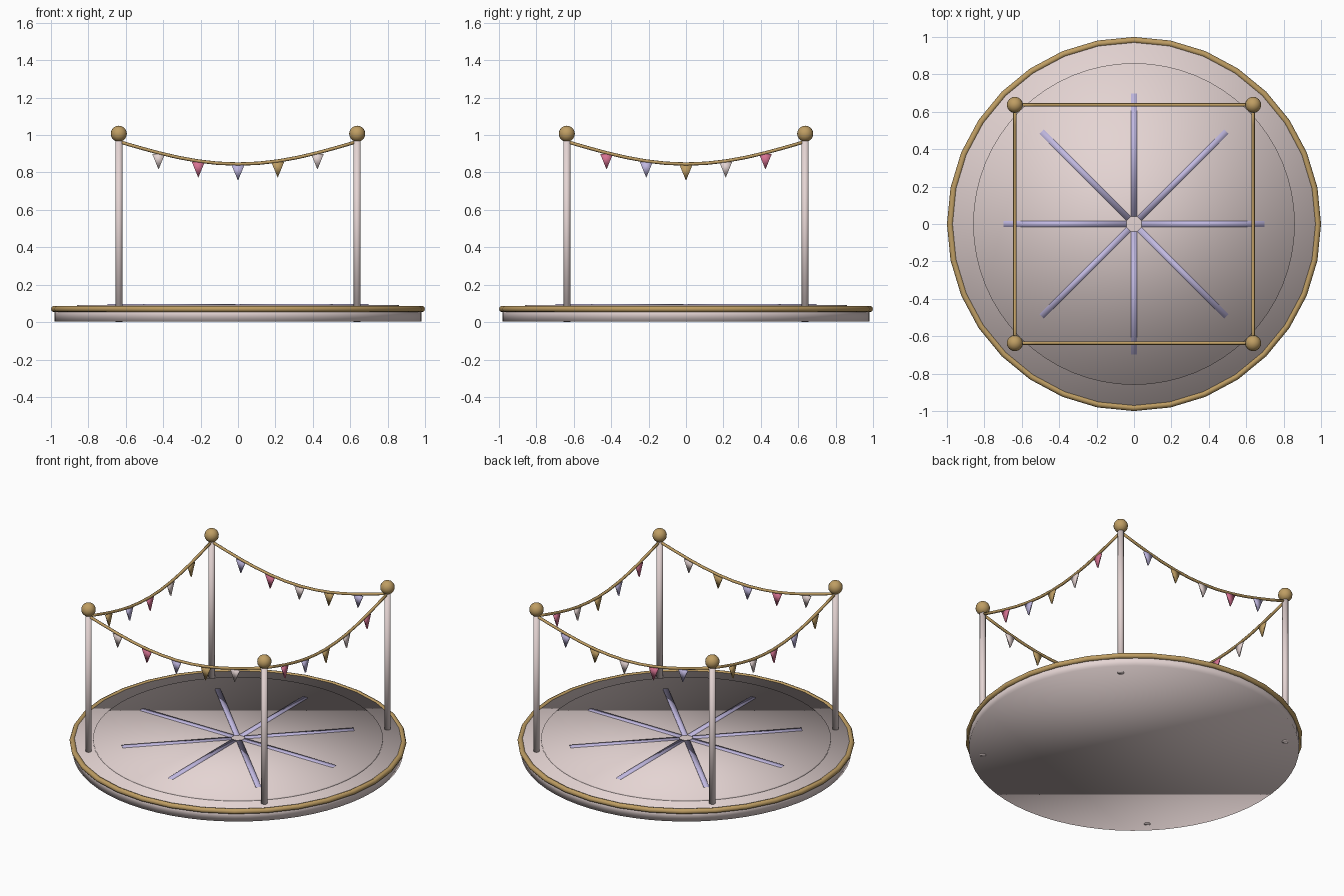
import bpy, bmesh, math
from mathutils import Matrix, Vector

if "Cube" in bpy.data.objects:
    bpy.data.objects.remove(bpy.data.objects["Cube"])


def material(name, rgb):
    m = bpy.data.materials.new(name)
    m.diffuse_color = (*rgb, 1)
    m.use_nodes = True
    m.node_tree.nodes["Principled BSDF"].inputs["Base Color"].default_value = m.diffuse_color
    return m


BLUSH = material("pale blush", (0.78, 0.66, 0.65))
GOLD = material("antique gold", (0.52, 0.34, 0.125))
LAVENDER = material("lavender", (0.53, 0.48, 0.75))
PINK = material("rose pink", (0.68, 0.17, 0.29))

CORNER = 0.637      # post position on x and y
ROPE_TOP, SAG = 0.965, 0.12


def finish(name, bm, mat):
    bmesh.ops.recalc_face_normals(bm, faces=bm.faces)
    mesh = bpy.data.meshes.new(name)
    bm.to_mesh(mesh)
    bm.free()
    mesh.materials.append(mat)
    mesh.polygons.foreach_set("use_smooth", [True] * len(mesh.polygons))
    ob = bpy.data.objects.new(name, mesh)
    bpy.context.collection.objects.link(ob)
    return ob


def cylinder(name, r, z0, z1, sides, mat, x=0, y=0):
    bm = bmesh.new()
    bmesh.ops.create_cone(bm, cap_ends=True, segments=sides, radius1=r, radius2=r,
                          depth=z1 - z0,
                          matrix=Matrix.Translation((x, y, (z0 + z1) / 2)))
    return finish(name, bm, mat)


# Round platform with a raised inner floor
cylinder("platform", 0.98, 0.002, 0.08, 64, BLUSH)
cylinder("inner_floor", 0.86, 0.07, 0.091, 64, BLUSH)

# Gold rim around the platform
bpy.ops.mesh.primitive_torus_add(major_segments=32, minor_segments=8, major_radius=0.983,
                                 minor_radius=0.017, location=(0, 0, 0.07))
rim = bpy.context.object
rim.name = "rim"
rim.data.materials.append(GOLD)
bpy.ops.object.shade_smooth()

# Eight floor spokes that leave a small open centre
for i in range(8):
    bm = bmesh.new()
    bmesh.ops.create_cube(bm, size=1, matrix=Matrix.Rotation(i * math.pi / 4, 4, 'Z')
                          @ Matrix.Translation((0.369, 0, 0.086))
                          @ Matrix.Diagonal((0.658, 0.033, 0.02, 1)))
    finish("floor_spoke", bm, LAVENDER)

# Four posts with ball finials
for sx in (-1, 1):
    for sy in (-1, 1):
        x, y = sx * CORNER, sy * CORNER
        cylinder("post", 0.019, 0, 0.99, 16, BLUSH, x, y)
        bm = bmesh.new()
        bmesh.ops.create_uvsphere(bm, u_segments=16, v_segments=10, radius=0.043,
                                  matrix=Matrix.Translation((x, y, 1.007)))
        finish("post_ball", bm, GOLD)


def rope_z(t):
    return ROPE_TOP - SAG * math.sin(math.pi * t)


def rope(name, turn):
    """Eight-sided tube sagging between two posts."""
    bm = bmesh.new()
    rings, n = [], 12
    for k in range(n + 1):
        t = k / n
        slope = -SAG * math.pi * math.cos(math.pi * t) / (2 * CORNER)
        up = Vector((-slope, 0, 1)).normalized()
        c = Vector(((2 * t - 1) * CORNER, -CORNER, rope_z(t)))
        rings.append([bm.verts.new(turn @ (c + 0.009 * (math.cos(a) * up
                      + math.sin(a) * Vector((0, 1, 0)))))
                      for a in (j * math.pi / 4 for j in range(8))])
    for a, b in zip(rings, rings[1:]):
        for j in range(8):
            bm.faces.new((a[j], a[(j + 1) % 8], b[(j + 1) % 8], b[j]))
    bm.faces.new(rings[0])
    bm.faces.new(rings[-1])
    finish(name, bm, GOLD)


def pennant(turn, t, mat):
    """Thin triangle hanging point-down below the rope."""
    bm = bmesh.new()
    x, top = (2 * t - 1) * CORNER, rope_z(t) - 0.006
    sides = [[bm.verts.new(turn @ Vector((x + dx, -CORNER + dy, top + dz)))
              for dx, dz in ((-0.034, 0), (0.034, 0), (0, -0.083))]
             for dy in (-0.005, 0.005)]
    bm.faces.new(sides[0])
    bm.faces.new(sides[1])
    for j in range(3):
        k = (j + 1) % 3
        bm.faces.new((sides[0][j], sides[0][k], sides[1][k], sides[1][j]))
    finish("pennant", bm, mat)


# Garland on each side, pennant colours running on around the corners
cycle = [BLUSH, PINK, LAVENDER, GOLD]
for side in range(4):
    turn = Matrix.Rotation(side * math.pi / 2, 3, 'Z')
    rope("garland_rope", turn)
    for j in range(5):
        pennant(turn, (j + 1) / 6, cycle[(side + j) % 4])
